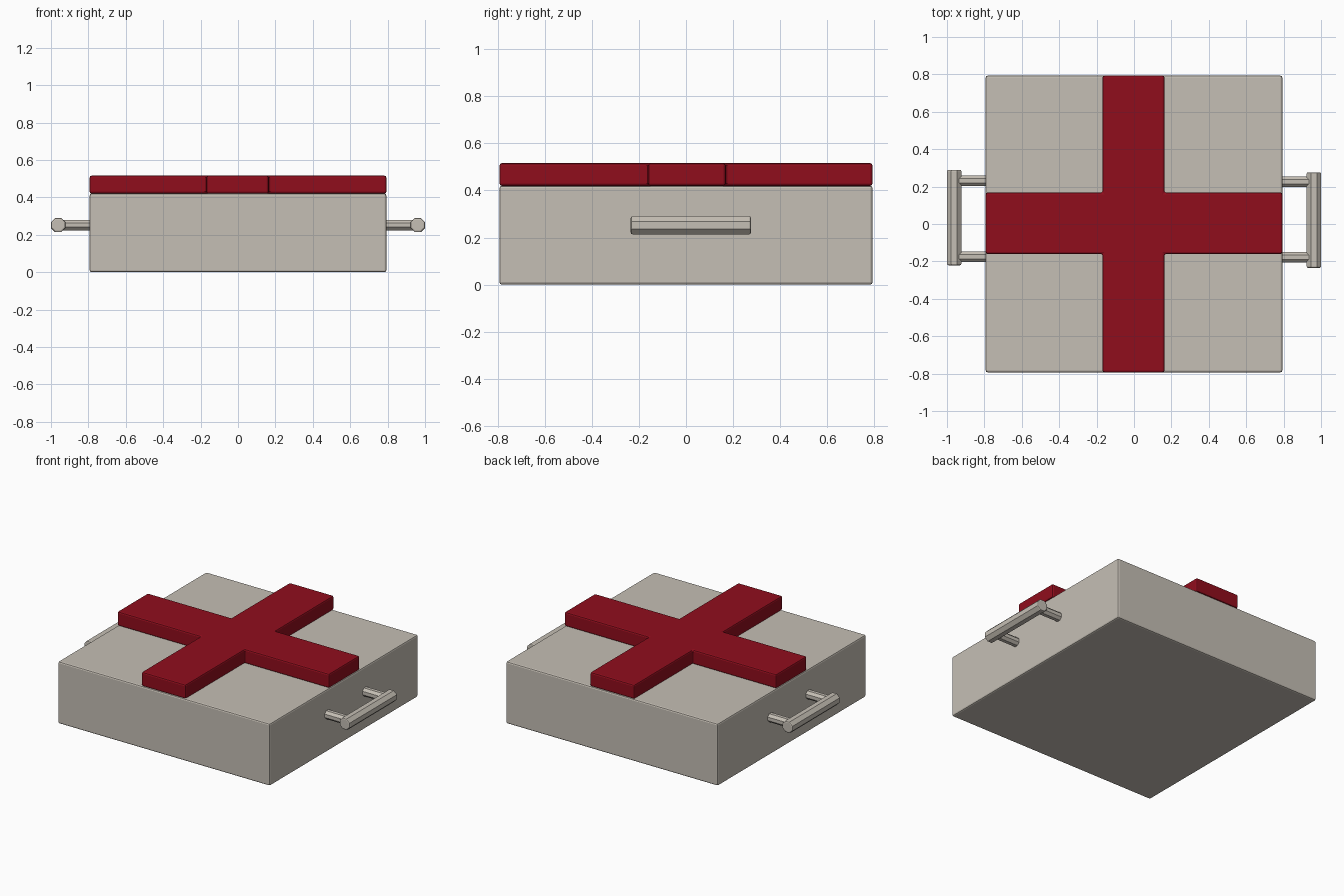
import bpy, bmesh
from math import pi
from mathutils import Matrix

if "Cube" in bpy.data.objects:
    bpy.data.objects.remove(bpy.data.objects["Cube"])


def material(name, color):
    m = bpy.data.materials.new(name)
    m.diffuse_color = color
    m.use_nodes = True
    m.node_tree.nodes["Principled BSDF"].inputs["Base Color"].default_value = m.diffuse_color
    return m


SHELL = material("warm_grey", (0.56, 0.52, 0.46, 1))
RED = material("deep_red", (0.28, 0.004, 0.012, 1))


def finish(bm, name, mat, bevel):
    """Turn a bmesh into a named object with a small edge bevel."""
    bmesh.ops.recalc_face_normals(bm, faces=bm.faces)
    me = bpy.data.meshes.new(name)
    bm.to_mesh(me)
    bm.free()
    me.materials.append(mat)
    ob = bpy.data.objects.new(name, me)
    bpy.context.collection.objects.link(ob)
    if bevel:
        b = ob.modifiers.new("edge_bevel", 'BEVEL')
        b.width = bevel
        b.segments = 2
        b.limit_method = 'ANGLE'
        b.angle_limit = pi / 3
    return ob


def prism(name, outline, z0, z1, mat, bevel):
    """Extrude a flat outline from z0 to z1."""
    bm = bmesh.new()
    face = bm.faces.new([bm.verts.new((x, y, z0)) for x, y in outline])
    ext = bmesh.ops.extrude_face_region(bm, geom=[face])
    top = [v for v in ext["geom"] if isinstance(v, bmesh.types.BMVert)]
    bmesh.ops.translate(bm, verts=top, vec=(0, 0, z1 - z0))
    return finish(bm, name, mat, bevel)


def rod(name, axis, a, b, u, z, apothem, bevel):
    """Eight-sided bar from a to b along axis, flats facing out; u is the other plan coordinate."""
    bm = bmesh.new()
    bmesh.ops.create_cone(bm, cap_ends=True, segments=8,
                          radius1=apothem / 0.9239, radius2=apothem / 0.9239, depth=abs(b - a))
    mid = (a + b) / 2
    # align flats with the axes, whatever the starting angle of the primitive
    if min(abs(v.co.x) for v in bm.verts) < apothem * 0.1:
        bm.transform(Matrix.Rotation(pi / 8, 4, 'Z'))
    if axis == 'X':
        m = Matrix.Translation((mid, u, z)) @ Matrix.Rotation(pi / 2, 4, 'Y')
    else:
        m = Matrix.Translation((u, mid, z)) @ Matrix.Rotation(pi / 2, 4, 'X')
    bm.transform(m)
    return finish(bm, name, SHELL, bevel)


# Case body
H = 0.793
prism("case_body", [(-H, -H), (H, -H), (H, H), (-H, H)], 0, 0.42, SHELL, 0.01)

# Raised cross on the lid
xl, xr, yl, yr = -0.168, 0.163, -0.16, 0.168
prism("raised_cross",
      [(xl, -H), (xr, -H), (xr, yl), (H, yl), (H, yr), (xr, yr),
       (xr, H), (xl, H), (xl, yr), (-H, yr), (-H, yl), (xl, yl)],
      0.42, 0.516, RED, 0.01)

# Side handles: one grip bar and two posts on each side
for side, s, y0, y1, posts in (("right", 1, -0.235, 0.276, (-0.178, 0.226)),
                               ("left", -1, -0.221, 0.29, (-0.176, 0.231))):
    rod(side + "_handle_grip", 'Y', y0, y1, s * 0.9615, 0.252, 0.0385, 0.008)
    for i, y in enumerate(posts):
        rod(f"{side}_handle_post_{i + 1}", 'X', s * 0.77, s * 0.95, y, 0.252, 0.028, 0)
